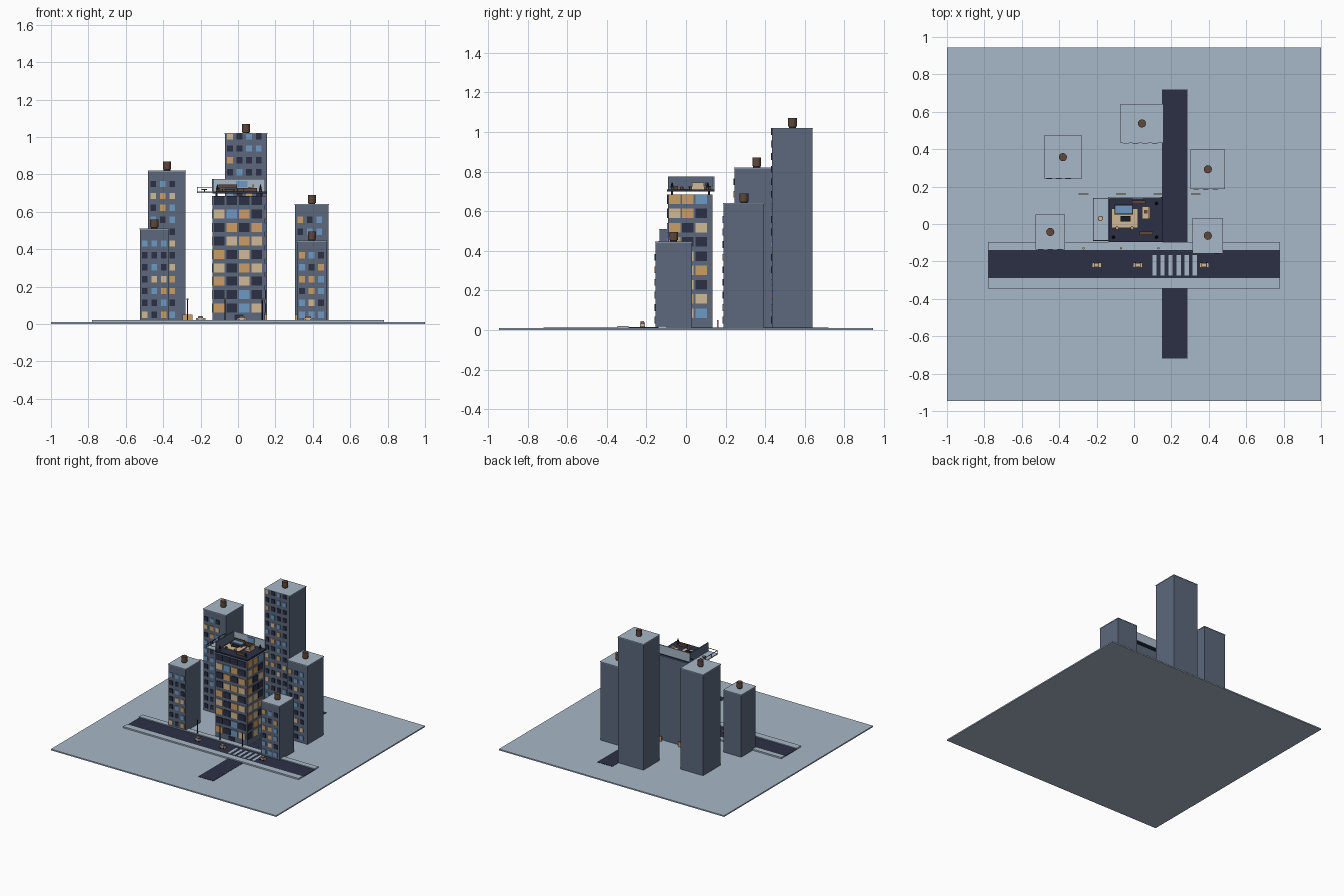
import bpy, bmesh, random
from mathutils import Matrix, Vector

random.seed(4)
cube = bpy.data.objects.get("Cube")
if cube:
    bpy.data.objects.remove(cube)


def material(name, colour):
    m = bpy.data.materials.new(name)
    m.use_nodes = True
    m.diffuse_color = (*colour, 1)
    m.node_tree.nodes["Principled BSDF"].inputs["Base Color"].default_value = (*colour, 1)
    return m


PALE = material("pale blue", (0.39, 0.48, 0.58))
SLATE = material("slate", (0.107, 0.14, 0.205))
NAVY = material("navy", (0.024, 0.03, 0.06))
CREAM = material("cream", (0.64, 0.48, 0.30))
AMBER = material("amber", (0.60, 0.34, 0.13))
SKY = material("sky blue", (0.155, 0.32, 0.55))
BROWN = material("brown", (0.113, 0.064, 0.043))
BLACK = material("near black", (0.01, 0.012, 0.018))
GLASS = [NAVY, CREAM, AMBER, SKY]


class Part:
    """Collects boxes and cylinders into one mesh object."""

    def __init__(self, name, *mats):
        self.name, self.mats, self.bm = name, mats, bmesh.new()

    def paint(self, verts, mat):
        for f in {f for v in verts for f in v.link_faces}:
            f.material_index = mat

    def box(self, x, y, z, mat=0):
        """Each of x, y, z is a (low, high) range."""
        mid = Vector([sum(r) / 2 for r in (x, y, z)])
        size = Matrix.Diagonal([r[1] - r[0] for r in (x, y, z)] + [1])
        made = bmesh.ops.create_cube(self.bm, size=1, matrix=Matrix.Translation(mid) @ size)
        self.paint(made["verts"], mat)
        return self

    def slab(self, x, y, w, d, z0, z1, mat=0):
        return self.box((x - w / 2, x + w / 2), (y - d / 2, y + d / 2), (z0, z1), mat)

    def drum(self, x, y, r, z0, z1, mat=0, sides=12, top=None):
        made = bmesh.ops.create_cone(
            self.bm, cap_ends=True, segments=sides, radius1=r, radius2=r if top is None else top,
            depth=z1 - z0, matrix=Matrix.Translation((x, y, (z0 + z1) / 2)))
        self.paint(made["verts"], mat)
        return self

    def done(self):
        mesh = bpy.data.meshes.new(self.name)
        self.bm.to_mesh(mesh)
        self.bm.free()
        for m in self.mats:
            mesh.materials.append(m)
        ob = bpy.data.objects.new(self.name, mesh)
        bpy.context.collection.objects.link(ob)
        return ob


# Ground, roads and pavements
G = 0.01
Part("ground", PALE).box((-1, 1), (-0.945, 0.945), (0, G)).done()
Part("cross_road", NAVY).box((0.15, 0.285), (-0.72, 0.72), (G, 0.012)).done()
Part("main_road", NAVY).box((-0.78, 0.78), (-0.29, -0.14), (G, 0.014)).done()
walks = Part("pavements", PALE)
for y in (-0.345, -0.14):
    walks.box((-0.78, 0.78), (y, y + (0.055 if y < -0.2 else 0.045)), (G, 0.021))
walks.done()
stripes = Part("crossing_stripes", PALE)
for i in range(6):
    stripes.slab(0.11 + 0.043 * i, -0.22, 0.022, 0.11, 0.014, 0.016)
stripes.done()


def window(part, axis, wall, side, u, z, w, h, weights):
    """Thin pane standing proud of a wall; axis 0 faces along x, 1 along y."""
    out = (wall - 0.001, wall + 0.005) if side > 0 else (wall - 0.005, wall + 0.001)
    span = (u - w / 2, u + w / 2)
    mat = random.choices(range(4), weights)[0]
    x, y = (out, span) if axis == 0 else (span, out)
    part.box(x, y, (z - h / 2, z + h / 2), mat)


def tower(name, x, y, top, cols, rows):
    Part(name + "_block", SLATE).box(x, y, (G, top - 0.004)).done()
    grow = 0.002
    Part(name + "_roof", PALE).box((x[0] - grow, x[1] + grow), (y[0] - grow, y[1] + grow),
                                   (top - 0.004, top + 0.001)).done()
    panes = Part(name + "_windows", *GLASS)
    for c in range(cols):
        for r in range(rows):
            window(panes, 1, y[0], -1, x[0] + 0.027 + 0.051 * c, 0.05 + 0.0635 * r,
                   0.03, 0.034, (5, 2, 2, 3))
    panes.done()
    cx, cy = sum(x) / 2, sum(y) / 2
    tank = Part(name + "_water_tank", BROWN, BLACK)
    tank.drum(cx, cy, 0.022, top + 0.008, top + 0.05)
    tank.drum(cx, cy, 0.018, top, top + 0.008, 1)
    tank.done()


# Neighbouring towers
tower("west_tower", (-0.48, -0.28), (0.245, 0.47), 0.82, 3, 12)
tower("north_tower", (-0.07, 0.155), (0.435, 0.64), 1.02, 4, 16)
tower("east_tower", (0.305, 0.485), (0.19, 0.395), 0.64, 3, 9)
tower("south_west_tower", (-0.525, -0.37), (-0.135, 0.05), 0.51, 3, 7)
tower("south_east_tower", (0.315, 0.475), (-0.155, 0.03), 0.445, 3, 6)

# Central tower with large panes on the front and both sides
X0, X1, Y0, Y1 = -0.135, 0.145, -0.09, 0.135
Part("central_block", SLATE).box((X0, X1), (Y0, Y1), (G, 0.685)).done()
panes = Part("central_windows", *GLASS)
for r in range(9):
    z = 0.085 + 0.072 * r
    for c in range(4):
        window(panes, 1, Y0, -1, -0.1 + 0.067 * c, z, 0.056, 0.048,
               (1, 0, 0, 0) if r == 8 else (5, 2, 2, 1))
    for c in range(3):
        for wall, side in ((X0, -1), (X1, 1)):
            window(panes, 0, wall, side, -0.058 + 0.067 * c, z, 0.058, 0.048, (2, 4, 3, 1))
panes.done()
Part("entrance_door", NAVY).box((-0.02, 0.03), (Y0 - 0.005, Y0), (G, 0.05)).done()

# Rooftop deck, side balcony and its supports
F = 0.708
Part("roof_deck", NAVY).box((X0, 0.152), (-0.097, 0.145), (0.698, F)).done()
Part("balcony_deck", PALE, BLACK).box((-0.22, X0), (-0.09, 0.14), (0.701, F)).done()
feet = Part("deck_supports", BLACK)
for x in (X0 + 0.02, X1 - 0.02):
    for y in (Y0 + 0.02, Y1 - 0.02):
        feet.slab(x, y, 0.01, 0.01, 0.685, 0.698)
feet.done()

# Penthouse back and side walls, with a picture window
Part("penthouse_back_wall", PALE).box((X0, X1), (0.137, 0.145), (F, 0.775)).done()
Part("penthouse_side_wall", SLATE).box((X0 - 0.004, X0 + 0.004), (Y0, 0.145), (F, 0.775)).done()
Part("penthouse_window", SKY).box((-0.01, 0.05), (0.132, 0.137), (0.73, 0.765)).done()

# Balcony railing and cafe table
rail = Part("balcony_railing", BLACK)
for y in (-0.088, -0.012, 0.062, 0.138):
    rail.slab(-0.217, y, 0.003, 0.003, F, 0.732)
rail.slab(-0.217, 0.025, 0.003, 0.228, 0.73, 0.733)
for y in (-0.088, 0.138):
    rail.slab(-0.177, y, 0.08, 0.003, 0.73, 0.733)
rail.done()
cafe = Part("balcony_table", BROWN, CREAM)
cafe.drum(-0.18, 0.03, 0.003, F, 0.718).drum(-0.18, 0.03, 0.014, 0.718, 0.721)
cafe.drum(-0.18, 0.03, 0.011, 0.721, 0.723, 1).done()

# Rooftop lounge furniture
Part("rug", CREAM).box((-0.118, 0.02), (-0.02, 0.08), (F, 0.711)).done()
bed = Part("sofa", BROWN, SKY)
bed.box((-0.105, -0.005), (0.05, 0.105), (F, 0.724))
bed.box((-0.1, -0.01), (0.06, 0.1), (0.724, 0.73), 1)
bed.box((-0.105, -0.005), (0.098, 0.105), (0.724, 0.745)).done()
table = Part("coffee_table", BLACK, BROWN).slab(-0.045, 0.028, 0.055, 0.03, 0.72, 0.724)
for x in (-0.068, -0.022):
    for y in (0.017, 0.039):
        table.slab(x, y, 0.004, 0.004, F, 0.72, 1)
table.done()
chair = Part("armchair", CREAM, BROWN).slab(0.065, 0.06, 0.042, 0.065, F, 0.725)
chair.box((0.078, 0.086), (0.03, 0.092), (0.725, 0.745))
chair.slab(0.062, 0.065, 0.018, 0.018, 0.725, 0.73, 1).done()
for name, x, y in (("sideboard", 0.025, 0.117), ("bench", 0.065, -0.05)):
    Part(name, BROWN).slab(x, y, 0.072, 0.018, F, 0.728).done()
stools = Part("stools", AMBER, BROWN)
for x in (-0.09, -0.01):
    stools.drum(x, -0.022, 0.009, F, 0.722, 1).drum(x, -0.022, 0.007, 0.722, 0.725)
stools.done()
plants = Part("planters", BROWN, BLACK)
for x, y in ((0.12, 0.11), (0.12, -0.07), (-0.11, -0.07)):
    plants.drum(x, y, 0.007, F, 0.72).drum(x, y, 0.009, 0.72, 0.745, 1, 6, 0.002)
plants.done()

# Street lamps along the near pavement
lamps = Part("street_lamps", BLACK, AMBER)
for x in (-0.27, -0.07, 0.13):
    lamps.drum(x, -0.13, 0.0035, 0.02, 0.13, 0, 6).drum(x, -0.13, 0.006, 0.13, 0.138, 1, 6)
lamps.done()

# Market boards behind the central tower
boards = Part("market_boards", AMBER)
for x in (-0.27, -0.07, 0.13, 0.33):
    boards.slab(x, 0.16, 0.052, 0.006, G, 0.05)
boards.done()

# Cars on the main road
for i, x in enumerate((-0.2, 0.02, 0.375)):
    car = Part("car_%d" % (i + 1), CREAM, SLATE, BLACK)
    car.slab(x, -0.22, 0.05, 0.024, 0.018, 0.032)
    car.slab(x, -0.22, 0.028, 0.021, 0.032, 0.041, 1)
    car.slab(x, -0.22, 0.022, 0.018, 0.041, 0.044)
    for dx in (-0.015, 0.015):
        car.slab(x + dx, -0.22, 0.01, 0.026, 0.014, 0.024, 2)
    car.done()
